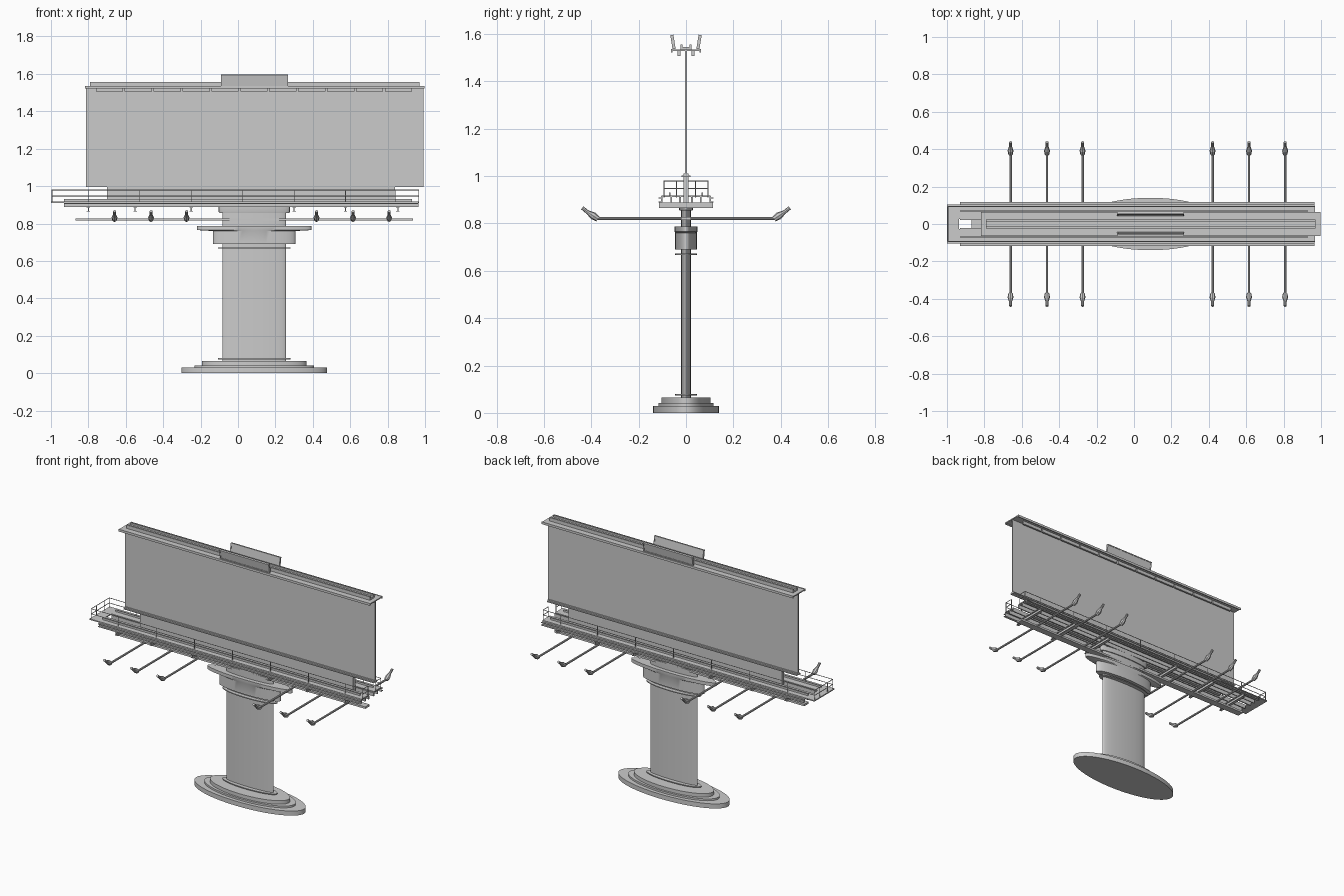
import bpy, bmesh, math
from mathutils import Vector

if "Cube" in bpy.data.objects:
    bpy.data.objects.remove(bpy.data.objects["Cube"])

CX = 0.087  # column axis


def finish(name, bm):
    me = bpy.data.meshes.new(name)
    bmesh.ops.recalc_face_normals(bm, faces=bm.faces)
    bm.to_mesh(me)
    bm.free()
    ob = bpy.data.objects.new(name, me)
    bpy.context.collection.objects.link(ob)
    return ob


def add_box(bm, x0, x1, y0, y1, z0, z1):
    v = bmesh.ops.create_cube(bm, size=1)["verts"]
    for p in v:
        p.co = Vector(((x0 + x1) / 2 + p.co.x * (x1 - x0),
                       (y0 + y1) / 2 + p.co.y * (y1 - y0),
                       (z0 + z1) / 2 + p.co.z * (z1 - z0)))


def boxes(name, *bounds):
    bm = bmesh.new()
    for b in bounds:
        add_box(bm, *b)
    return finish(name, bm)


def both(x0, x1, y0, y1, z0, z1):
    """The same box on the front and back sides."""
    return [(x0, x1, y0, y1, z0, z1), (x0, x1, -y1, -y0, z0, z1)]


def add_tube(bm, a, b, r, sides=6, r2=None):
    a, b = Vector(a), Vector(b)
    v = bmesh.ops.create_cone(bm, cap_ends=True, segments=sides, radius1=r,
                              radius2=r if r2 is None else r2, depth=(b - a).length)["verts"]
    q = (b - a).to_track_quat('Z', 'Y')
    for p in v:
        p.co = q @ p.co + (a + b) / 2


def oval(name, *rings):
    """Stack of elliptical sections (z, rx, ry)."""
    bm = bmesh.new()
    n, loops = 64, []
    for z, rx, ry in rings:
        loops.append([bm.verts.new((CX + rx * math.cos(2 * math.pi * i / n),
                                    ry * math.sin(2 * math.pi * i / n), z)) for i in range(n)])
    for a, b in zip(loops, loops[1:]):
        for i in range(n):
            j = (i + 1) % n
            bm.faces.new((a[i], a[j], b[j], b[i]))
    bm.faces.new(loops[0])
    bm.faces.new(loops[-1])
    ob = finish(name, bm)
    bpy.ops.object.select_all(action='DESELECT')
    ob.select_set(True)
    bpy.context.view_layer.objects.active = ob
    bpy.ops.object.shade_smooth_by_angle(angle=math.radians(35))


# Stepped base, column and collars
oval("base", (0, .39, .14), (.03, .39, .14), (.03, .32, .117), (.042, .32, .117),
     (.042, .28, .104), (.065, .28, .104))
oval("column", (.06, .17, .022), (.866, .17, .022))
for i, z in enumerate((.077, .67)):
    oval(f"column_ring_{i}", (z - .003, .195, .047), (z + .003, .195, .047))
oval("collar", (.69, .22, .046), (.76, .22, .046), (.765, .305, .048), (.787, .305, .048))
oval("top_plate", (.855, .185, .028), (.861, .19, .03), (.888, .19, .03))

# Lighting rail and lamp arms
boxes("lamp_rail", (-.87, .935, -.022, .022, .815, .828))
for i, x in enumerate((-.66, -.465, -.275, .42, .615, .808)):
    bm = bmesh.new()
    add_tube(bm, (x, -.38, .821), (x, .38, .821), .0065, 8)
    for s in (-1, 1):
        add_tube(bm, (x, s * .372, .819), (x, s * .392, .832), .012, 8, .016)
        add_tube(bm, (x, s * .392, .832), (x, s * .416, .848), .016, 8, .008)
        add_tube(bm, (x, s * .416, .848), (x, s * .438, .866), .008, 8)
    finish(f"lamp_arm_{i}", bm)

# Walkways with outer channels, inner beams and kerbs
boxes("walkway_planks", *both(-1, .965, .026, .104, .911, .918),
      (-1, -.935, -.03, .03, .911, .918))
boxes("outer_channels", *both(-.93, .965, .1, .105, .888, .915),
      *both(-.93, .965, .1, .117, .888, .892), *both(-.93, .965, .1, .117, .905, .909))
boxes("inner_beams", *both(-.93, .965, .022, .03, .888, .911),
      *both(-.93, .965, .06, .066, .888, .911))
boxes("kerbs", *both(-.93, .93, .066, .071, .918, .93))

# I-shaped cross beams under the walkway
for i, x in enumerate((-.8, -.55, -.25, .3, .575, .855)):
    boxes(f"cross_beam_{i}", (x - .009, x + .009, -.115, .115, .865, .868),
          (x - .003, x + .003, -.115, .115, .868, .886),
          (x - .009, x + .009, -.115, .115, .885, .889))

# Railings
bm = bmesh.new()
R = .0022
for s in (-1, 1):
    y = s * .093
    for z in (.947, .98):
        add_tube(bm, (-.995, y, z), (.967, y, z), R)
        add_tube(bm, (.967, y, z), (.967, s * .04, z), R)
    for x in (-.995, -.8, -.525, -.25, .025, .3, .575, .84, .967):
        add_tube(bm, (x, y, .91), (x, y, .98), R)
    add_tube(bm, (.967, s * .04, .91), (.967, s * .04, .98), R)
    add_tube(bm, (-.995, s * .04, .91), (-.995, s * .04, .98), R)
for z in (.947, .98):
    add_tube(bm, (-.995, -.093, z), (-.995, .093, z), R)
finish("railings", bm)

# Support beam and display panel
boxes("support_beam", (-.7, .84, -.011, .011, .888, .998))
boxes("display_panel", (-.813, .993, -.004, .004, .995, 1.53))
boxes("panel_bottom_trim", (-.813, .993, -.018, .018, .996, 1.002),
      (-.813, .993, -.01, .01, 1.002, 1.01))

# Roof cap with edge lips, raised strips and light strips below
boxes("roof_cap", (-.818, .998, -.06, .06, 1.527, 1.534),
      *both(-.818, .998, .058, .064, 1.521, 1.536))
boxes("roof_strips", *both(-.79, .97, .014, .024, 1.534, 1.556),
      (-.79, .97, -.014, .014, 1.534, 1.545))
lights = []
for k in range(11):
    x = -.76 + k * .1545
    lights += both(x, x + .146, .024, .036, 1.506, 1.527)
boxes("light_strips", *lights)

# Tilted header plates on the roof
for s, side in ((-1, "front"), (1, "back")):
    ob = boxes(f"header_plate_{side}", (-.09, .267, -.004, .004, -.03, .03),
               (-.09, .267, -.0065, .0065, .024, .03), (-.09, .267, -.0065, .0065, -.03, -.024),
               (-.09, -.084, -.0065, .0065, -.03, .03), (.261, .267, -.0065, .0065, -.03, .03))
    ob.location = (0, s * .055, 1.566)
    ob.rotation_euler = (-s * math.radians(9), 0, 0)
